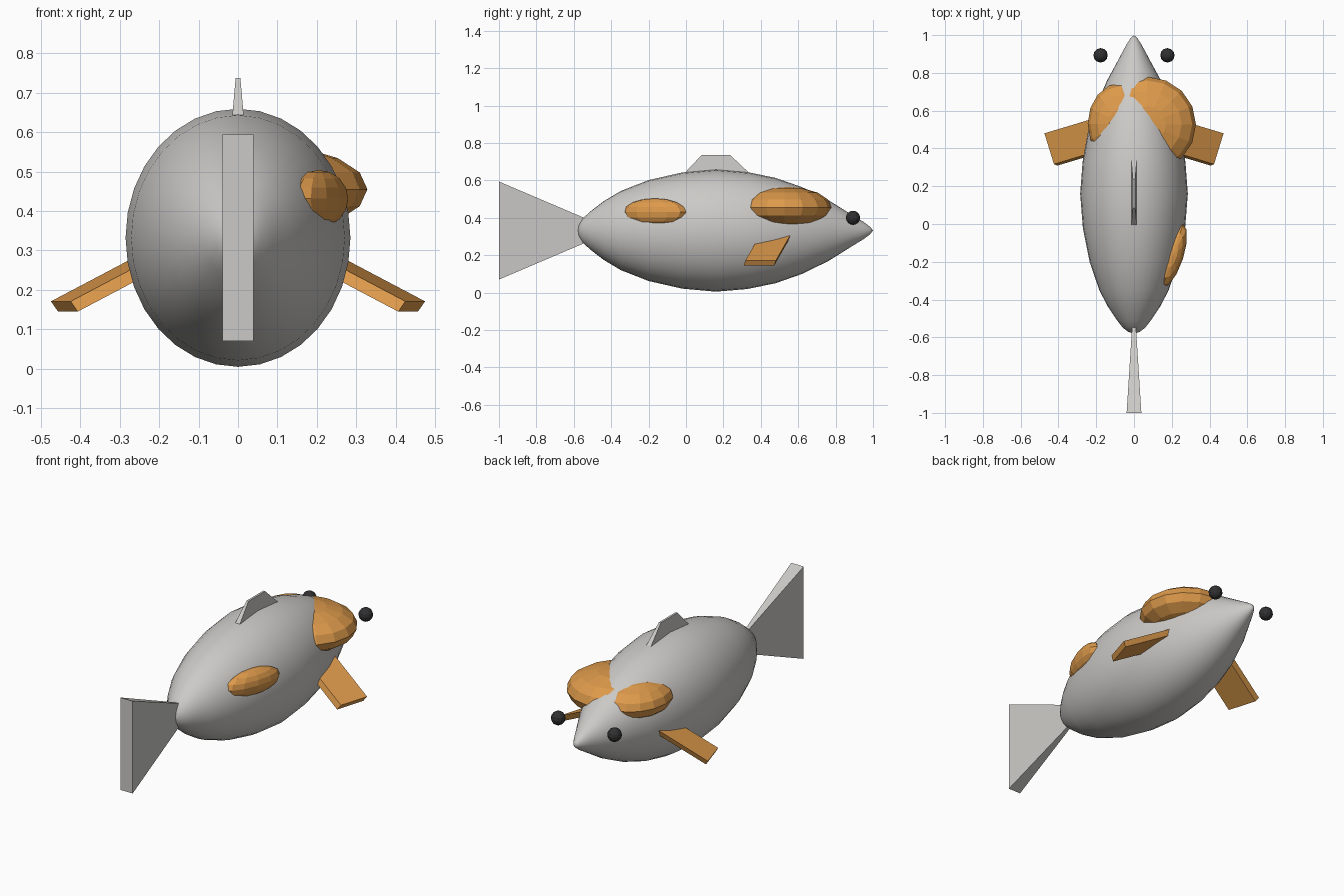
import bpy, bmesh, math
from mathutils import Vector, Matrix

cube = bpy.data.objects.get("Cube")
if cube:
    bpy.data.objects.remove(cube, do_unlink=True)


def material(name, rgb):
    m = bpy.data.materials.new(name)
    m.use_nodes = True
    colour = (*rgb, 1.0)
    m.diffuse_color = colour
    node = next(n for n in m.node_tree.nodes if n.type == 'BSDF_PRINCIPLED')
    node.inputs["Base Color"].default_value = colour
    node.inputs["Roughness"].default_value = 0.7
    return m


GREY = material("pale grey", (0.60, 0.59, 0.57))
ORANGE = material("orange", (0.72, 0.32, 0.07))
BLACK = material("eye black", (0.03, 0.03, 0.032))
MID_Z = 0.332


def add_object(name, bm, mat, smooth=False):
    bmesh.ops.recalc_face_normals(bm, faces=bm.faces)
    for f in bm.faces:
        f.smooth = smooth
    mesh = bpy.data.meshes.new(name)
    bm.to_mesh(mesh)
    bm.free()
    mesh.materials.append(mat)
    ob = bpy.data.objects.new(name, mesh)
    bpy.context.collection.objects.link(ob)
    return ob


def hull(name, points, mat):
    bm = bmesh.new()
    for p in points:
        bm.verts.new(p)
    bmesh.ops.convex_hull(bm, input=bm.verts)
    bmesh.ops.dissolve_limit(bm, angle_limit=0.01, verts=bm.verts, edges=bm.edges)
    return add_object(name, bm, mat)


def ellipsoid(name, centre, radii, mat, yaw=0, segments=16, rings=8):
    bm = bmesh.new()
    place = (Matrix.Translation(centre) @ Matrix.Rotation(math.radians(yaw), 4, 'Z')
             @ Matrix.Diagonal((*radii, 1)))
    bmesh.ops.create_uvsphere(bm, u_segments=segments, v_segments=rings, radius=1, matrix=place)
    return add_object(name, bm, mat)


# Body: oval rings along y, (position, share of full radius)
profile = [(-0.572, 0.10), (-0.55, 0.205), (-0.51, 0.315), (-0.44, 0.48), (-0.35, 0.645),
           (-0.2, 0.825), (-0.02, 0.95), (0.16, 1.0), (0.33, 0.955), (0.48, 0.86),
           (0.62, 0.71), (0.76, 0.50), (0.87, 0.29), (0.95, 0.14), (0.985, 0.06)]
SIDES = 32
bm = bmesh.new()
rings = []
for y, r in profile:
    angles = [2 * math.pi * i / SIDES for i in range(SIDES)]
    rings.append([bm.verts.new((0.285 * r * math.cos(a), y, MID_Z + 0.327 * r * math.sin(a)))
                  for a in angles])
for a, b in zip(rings, rings[1:]):
    for i in range(SIDES):
        j = (i + 1) % SIDES
        bm.faces.new((a[i], a[j], b[j], b[i]))
for ring, tip_y in ((rings[0], -0.58), (rings[-1], 1.0)):
    tip = bm.verts.new((0, tip_y, MID_Z))
    for i in range(SIDES):
        bm.faces.new((ring[i], ring[(i + 1) % SIDES], tip))
add_object("body", bm, GREY, smooth=True)

# Tail: wedge that narrows into the body
hull("tail_fin", [(0, -0.385, MID_Z)] + [(sx * 0.039, -1, MID_Z + sz * 0.262)
                                         for sx in (-1, 1) for sz in (-1, 1)], GREY)

# Dorsal fin: tapered slab
hull("dorsal_fin", [(s * w, y, z) for s in (-1, 1)
                    for w, y, z in ((0.018, -0.045, 0.6), (0.018, 0.38, 0.6),
                                    (0.006, 0.085, 0.737), (0.006, 0.235, 0.737))], GREY)

# Pectoral fins: skewed slabs slanting down and out
inward = Vector((-0.345, 0.104, 0.182))
drop = Vector((-0.018, -0.008, -0.026))
corners = [Vector((0.474, 0.48, 0.171)), Vector((0.424, 0.317, 0.171))]
points = [c + inward * k + drop * d for c in corners for k in (0, 1) for d in (0, 1)]
for side, name in ((1, "left"), (-1, "right")):
    hull(name + "_pectoral_fin", [(side * p.x, p.y, p.z) for p in points], ORANGE)
    ellipsoid(name + "_eye", (side * 0.177, 0.893, 0.4), (0.038,) * 3, BLACK, segments=12)

# Raised colour patches
ellipsoid("left_shoulder_patch", (0.07, 0.527, 0.455), (0.258, 0.252, 0.112), ORANGE)
ellipsoid("right_shoulder_patch", (-0.065, 0.53, 0.455), (0.18, 0.218, 0.1), ORANGE)
ellipsoid("flank_patch", (0.205, -0.167, 0.431), (0.057, 0.176, 0.073), ORANGE, yaw=-18,
          segments=12)
